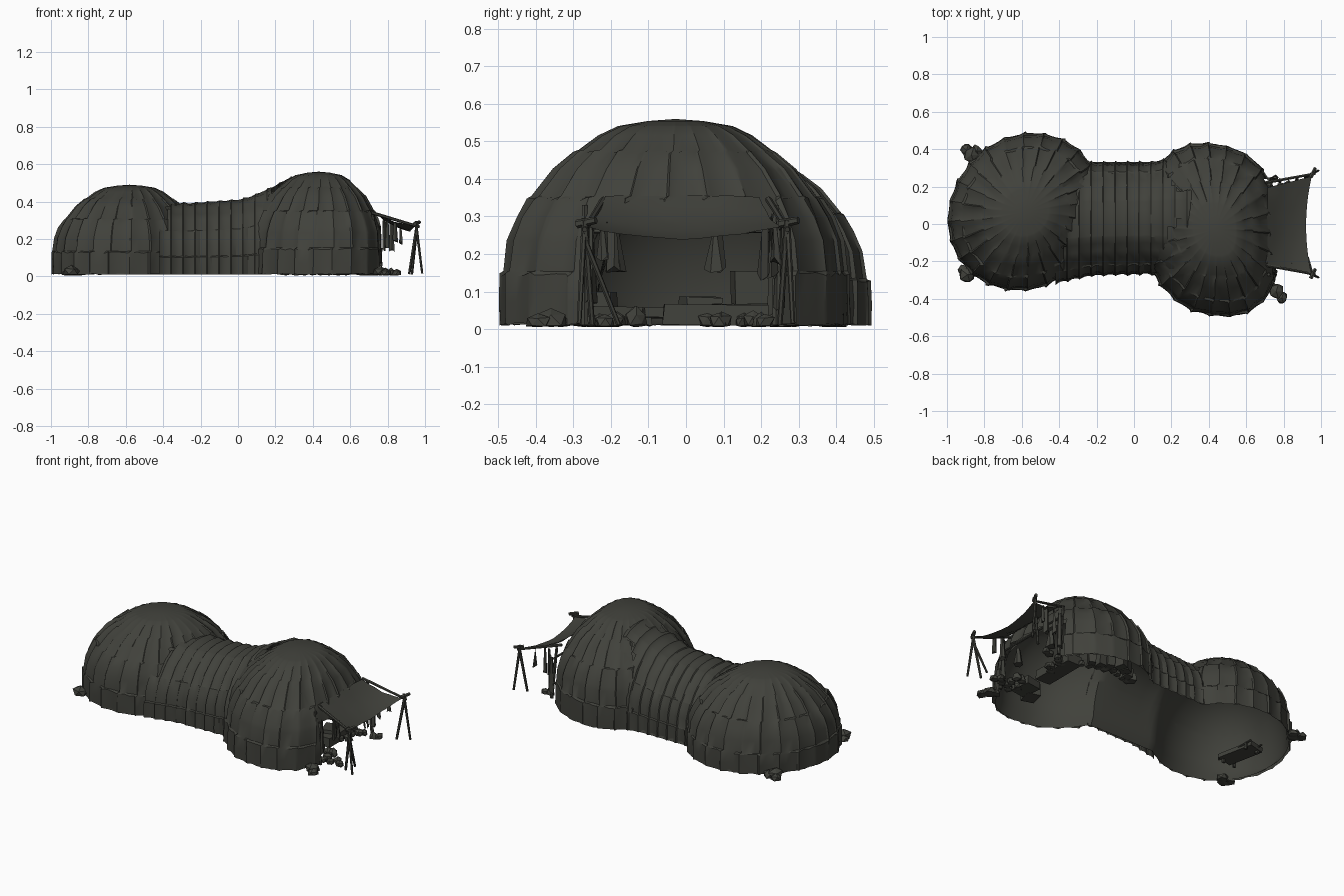
import bpy, bmesh, math, random
from mathutils import Vector, Matrix

random.seed(4)
cube = bpy.data.objects.get("Cube")
if cube:
    bpy.data.objects.remove(cube)

COLOR = (0.052, 0.053, 0.044, 1)
hide = bpy.data.materials.new("weathered_hide")
hide.use_nodes = True
hide.diffuse_color = COLOR
bsdf = hide.node_tree.nodes["Principled BSDF"]
bsdf.inputs["Base Color"].default_value = COLOR
bsdf.inputs["Roughness"].default_value = 0.9


def finish(name, bm, smooth=None):
    bmesh.ops.recalc_face_normals(bm, faces=bm.faces)
    me = bpy.data.meshes.new(name)
    bm.to_mesh(me)
    bm.free()
    ob = bpy.data.objects.new(name, me)
    bpy.context.collection.objects.link(ob)
    me.materials.append(hide)
    if smooth:
        bpy.ops.object.select_all(action="DESELECT")
        ob.select_set(True)
        bpy.context.view_layer.objects.active = ob
        bpy.ops.object.shade_smooth_by_angle(angle=math.radians(smooth))


def grid(bm, cols, rows, point, closed=False):
    vs = [[bm.verts.new(point(i, j)) for j in range(rows)] for i in range(cols)]
    for i in range(cols if closed else cols - 1):
        a, b = vs[i], vs[(i + 1) % cols]
        for j in range(rows - 1):
            bm.faces.new((a[j], b[j], b[j + 1], a[j + 1]))


def jit(s):
    return random.uniform(-s, s)


# Shell profile as (width, height) fractions; doubled heights are overlapping tiers
PROFILE = [(1.0, .02), (1.0, .13), (.995, .26), (.975, .275), (.955, .42), (.9, .53),
           (.835, .62), (.81, .63), (.69, .76), (.575, .84), (.55, .85), (.44, .92),
           (.33, .965), (.3, .97), (.16, .99), (.03, 1.0)]
# Position inside one hide panel and its outward offset: sagging with a lapped seam
PANEL = [(0, .007), (.12, .003), (.38, -.004), (.68, -.004), (.93, .0)]


def tunnel_height(x):
    return min(.53, .393 + .07 * max(0, x + .25) + .6 * max(0, x) ** 1.4)


def tunnel_inside(p):
    h = tunnel_height(p.x)
    return (abs(p.y - .03) / .3) ** 2.6 + (p.z / h) ** 2.6 < .9


# Centre, radii, height, plan shear, lean of the apex, plan squareness on the +x side
REAR = (-.58, .065, .415, .42, .49, .1, 0, 2)
FRONT = (.402, -.028, .375, .46, .56, -.12, .03, 2.6)
DOMES = {"rear_dome": REAR, "front_dome": FRONT}


def dome_inside(p, d):
    cx, cy, rx, ry, h, shear = d[:6]
    dx = p.x - cx
    r = math.hypot(dx / rx, (p.y - cy - shear * dx) / ry)
    return r ** 2.4 + (p.z / h) ** 2.4 < .92


def cut_away(bm, test):
    doomed = [f for f in bm.faces if test(f.calc_center_median())]
    bmesh.ops.delete(bm, geom=doomed, context="FACES")


def cut_doorway(bm):
    for co, no in (((0, -.27, 0), (0, 1, 0)), ((0, .24, 0), (0, 1, 0)), ((0, 0, .26), (0, 0, 1))):
        bmesh.ops.bisect_plane(bm, geom=bm.verts[:] + bm.edges[:] + bm.faces[:],
                               plane_co=co, plane_no=no)
    cut_away(bm, lambda c: c.x > .55 and -.27 < c.y < .24 and c.z < .26)


# Two domes of draped hide panels
for name, d in DOMES.items():
    cx, cy, rx, ry, h, shear, lean, square = d
    panels, n = 24, len(PANEL)
    sag = [random.uniform(.4, 1.5) for _ in range(panels * 4)]

    def dome_point(i, j):
        u, off = PANEL[i % n]
        tier = sum(j >= k for k in (3, 7, 10))
        a = (i // n + u + .1 * tier) / panels * math.tau
        c, s = math.cos(a), math.sin(a)
        w, z = PROFILE[j]
        calm = max(0, min(1, (w - .25) * 2))
        off = (off * sag[(i // n) * 4 + tier] + jit(.002)) * calm
        lip = jit(.006) * calm if j in (0, 2, 6, 9) else 0
        q = square if c > 0 else 2
        wide = w / (abs(c) ** q + abs(s) ** q) ** (1 / q)
        x = (rx * wide + off) * c
        y = (ry * wide + off) * s + shear * x
        return cx + x + lean * z * z, cy + y, max(.01, z * h + lip + off * z * .4)

    bm = bmesh.new()
    grid(bm, panels * n, len(PROFILE), dome_point, True)
    apex = Vector((cx + lean, cy, h))
    top = [v for v in bm.verts if (v.co - apex).length < .03]
    bmesh.ops.pointmerge(bm, verts=top, merge_co=apex)
    side = 1 if cx < 0 else -1
    cut_away(bm, lambda c: (c.x - cx) * side > .1 and tunnel_inside(c))
    if d is FRONT:
        cut_doorway(bm)
    finish(name, bm, 28)

# Tunnel joining the domes
ARCH = PROFILE[:-1] + [(0, 1.0)] + [(-w, z) for w, z in reversed(PROFILE[:-1])]
strips, n = 12, len(PANEL)


def tunnel_point(i, j):
    u, off = PANEL[i % n]
    x = -.42 + (i // n + u) * .064
    w, z = ARCH[j]
    h = tunnel_height(x)
    flare = .2 * max(0, abs(x + .07) - .15)
    off += jit(.002)
    y = .03 + w * (.3 + flare + off) + (.02 * x if w < 0 else 0)
    return x, y, max(.01, z * (h + off * .6))


bm = bmesh.new()
grid(bm, strips * n, len(ARCH), tunnel_point)
cut_away(bm, lambda c: any(dome_inside(c, d) for d in DOMES.values()))
finish("tunnel_cover", bm, 28)

# Smooth inner lining running through both domes and the tunnel
INSET, POWER, SECTIONS, STEPS = .945, 2.25, 72, 28


def section(x):
    spans = []
    if -.5 < x < .3:
        spans.append((-.27 * INSET + .015, .33 * INSET, tunnel_height(x) * INSET))
    for cx, cy, rx, ry, h, shear, lean, square in DOMES.values():
        t = abs(x - cx) / (rx * INSET)
        if t <= 1:
            q = square if x > cx else 2
            half = ry * INSET * (1 - t ** q) ** (1 / q)
            mid = cy + shear * (x - cx)
            spans.append((mid - half, mid + half, h * INSET * (1 - t ** POWER) ** (1 / POWER)))
    return min(s[0] for s in spans), max(s[1] for s in spans), max(s[2] for s in spans)


X0 = REAR[0] - REAR[2] * INSET
X1 = FRONT[0] + FRONT[2] * INSET


def lining_point(i, j):
    t = .5 - .5 * math.cos(math.pi * (i + .3) / (SECTIONS - .4))
    x = X0 + (X1 - X0) * t
    low, high, h = section(x)
    a = math.pi * j / (STEPS - 1)
    c, s = math.cos(a), abs(math.sin(a))
    y = (low + high) / 2 + (high - low) / 2 * math.copysign(abs(c) ** (2 / POWER), c)
    if j in (0, STEPS - 1):
        # Rim turned out to meet the hides
        y += math.copysign(.02, c)
    return x, y, max(.012, h * s ** (2 / POWER))


bm = bmesh.new()
grid(bm, SECTIONS, STEPS, lining_point)
cut_doorway(bm)
finish("inner_lining", bm, 40)


def pole(bm, a, b, r=.007):
    a, b = Vector(a), Vector(b)
    d = b - a
    m = Matrix.Translation((a + b) / 2) @ d.to_track_quat("Z", "Y").to_matrix().to_4x4()
    bmesh.ops.create_cone(bm, cap_ends=True, segments=6, radius1=r, radius2=r * .8,
                          depth=d.length, matrix=m)


# Sagging awning over the doorway
def awning_point(i, j):
    s, t = i / 10 * 2 - 1, j / 6
    half = .205 + .06 * t
    x = .715 + .235 * t - .03 * t * (1 - s * s)
    z = .355 - .08 * t - .035 * t * (1 - s * s) - .02 * math.sin(t * math.pi)
    return x, -.01 + s * half, z + jit(.003)


bm = bmesh.new()
grid(bm, 11, 7, awning_point)
finish("awning", bm, 30)

# Awning supports: rails, fanned legs and door posts
bm = bmesh.new()
for s in (-1, 1):
    y = s * .27
    pole(bm, (.70, s * .22, .345), (.97, y, .265), .009)
    pole(bm, (.95, y, .295), (.985, y + s * .015, .015), .008)
    pole(bm, (.96, y, .29), (.915, y - s * .02, .012), .009)
    pole(bm, (.945, y - .02, .28), (.97, y + .03, .29), .012)
    pole(bm, (.755, s * .255 - .015, .01), (.72, s * .255 - .015, .33), .011)
pole(bm, (.955, -.275, .25), (.93, -.18, .012), .008)
pole(bm, (.735, -.27, .262), (.735, .25, .262), .008)
finish("awning_poles", bm)

# Bundles and strips hanging at the doorway
bm = bmesh.new()
for x, y, z, length, w in ((.80, -.2, .29, .13, .02), (.84, -.22, .28, .09, .014), (.82, .21, .29, .15, .018),
                           (.87, .24, .28, .1, .012), (.755, .245, .27, .22, .02), (.75, -.255, .27, .2, .018),
                           (.69, -.19, .26, .1, .032), (.68, .08, .26, .1, .03), (.78, .23, .3, .16, .014)):
    m = Matrix.Translation((x, y, z - length / 2))
    made = bmesh.ops.create_cone(bm, cap_ends=True, segments=6, radius1=w * .9, radius2=w * .4,
                                 depth=length, matrix=m)
    for v in made["verts"]:
        v.co += Vector((jit(.005), jit(.006), jit(.012)))
finish("hanging_bundles", bm)


def rock(bm, x, y, r, flat=.7):
    made = bmesh.ops.create_icosphere(bm, subdivisions=1, radius=r)
    for v in made["verts"]:
        v.co *= random.uniform(.75, 1.15)
        v.co = Vector((x + v.co.x, y + v.co.y, max(.005, r * flat * .75 + v.co.z * flat)))


# Anchor stones outside the walls
bm = bmesh.new()
for x, y in ((-.87, .37), (-.89, -.27), (.76, -.36)):
    rock(bm, x, y, .048)
    rock(bm, x + .03, y + (.02 if x < 0 else -.035), .036)
    rock(bm, x - .025, y + .025, .034)
finish("anchor_stones", bm)


def box(bm, x, y, z, sx, sy, sz, turn=0):
    m = Matrix.Translation((x, y, z + sz / 2)) @ Matrix.Rotation(turn, 4, "Z") @ Matrix.Diagonal((sx, sy, sz, 1))
    made = bmesh.ops.create_cube(bm, size=1, matrix=m)
    for v in made["verts"]:
        v.co += Vector((jit(.004), jit(.004), jit(.003)))


# Stores inside the doorway and along the wall
bm = bmesh.new()
box(bm, .62, .08, .01, .1, .28, .055)
box(bm, .62, .17, .065, .07, .09, .09, .2)
box(bm, .6, .04, .065, .07, .1, .02, .3)
box(bm, .64, -.19, .01, .1, .13, .05, .15)
box(bm, .56, -.24, .01, .08, .1, .09, -.3)
for k in range(7):
    box(bm, .24 + k * .05, .34 - .022 * abs(k - 3) + jit(.015), .01, .045, .06, random.uniform(.04, .1), jit(.6))
finish("stored_boxes", bm)

bm = bmesh.new()
for k in range(16):
    y = random.choice((random.uniform(-.25, -.12), random.uniform(.0, .21)))
    rock(bm, random.uniform(.66, .75), y, random.uniform(.022, .036), 1)
for k in range(8):
    rock(bm, .26 + k * .045, .29 - .015 * abs(k - 3), random.uniform(.02, .035), 1)
for x, y in ((.79, -.22), (.82, -.19), (.85, -.215), (.79, .2), (.82, .21)):
    rock(bm, x, y, .028, .9)
finish("doorway_rubble", bm)

# Low bed in the rear dome
bm = bmesh.new()
box(bm, -.78, .0, .03, .1, .24, .025, .2)
for sx in (-.04, .04):
    for sy in (-.1, .1):
        box(bm, -.78 + sx, sy, .01, .015, .015, .04)
    pole(bm, (-.78 + sx, -.14, .05), (-.78 + sx, .14, .05), .008)
finish("low_bed", bm)
